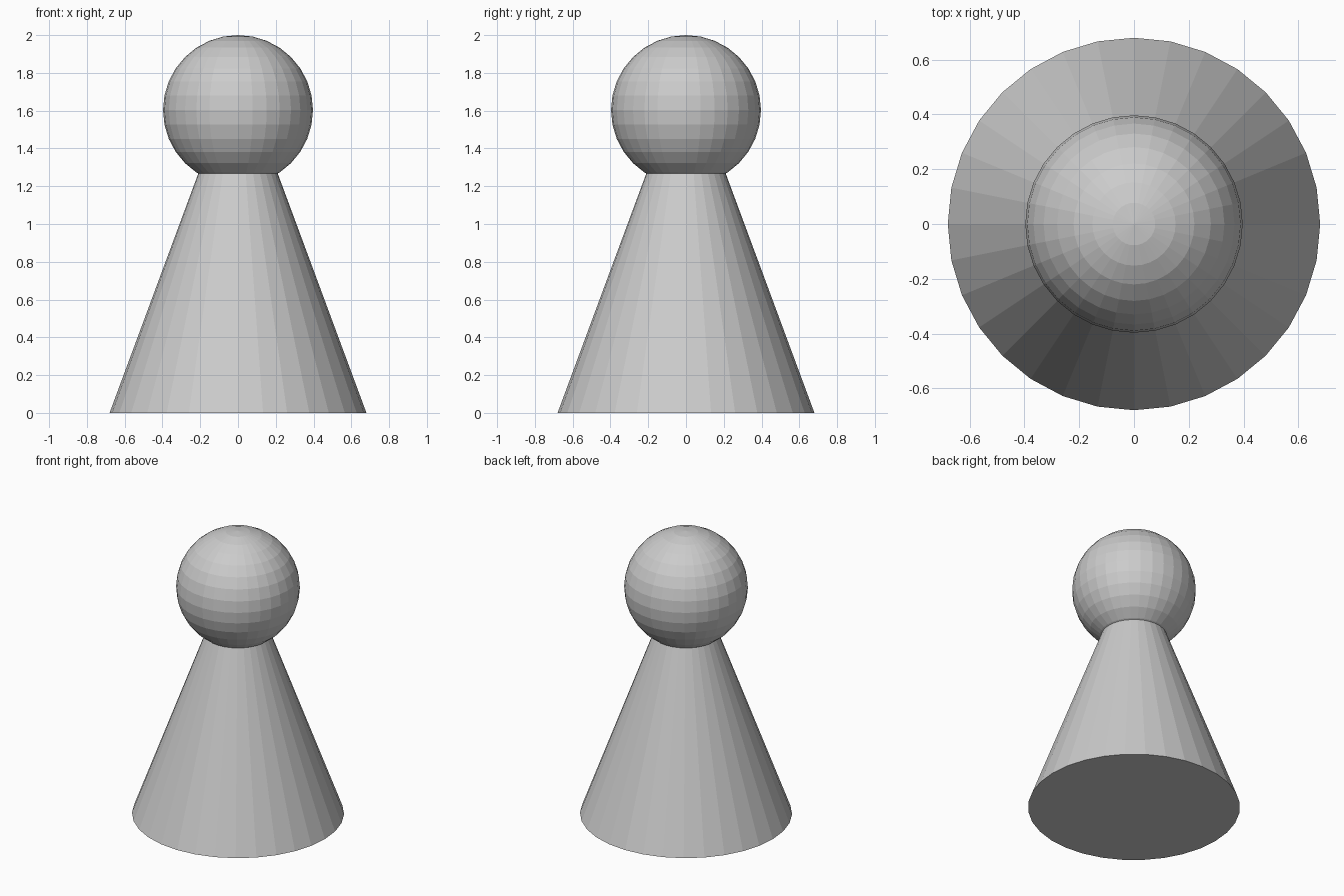
import bpy

if "Cube" in bpy.data.objects:
    bpy.data.objects.remove(bpy.data.objects["Cube"])

BASE_RADIUS = 0.68
APEX_Z = 1.835      # cone tip, hidden inside the head
HEAD_RADIUS = 0.397

# Tapered body: flat-shaded 32-sided cone standing on the ground
bpy.ops.mesh.primitive_cone_add(vertices=32, radius1=BASE_RADIUS, radius2=0,
                                depth=APEX_Z, location=(0, 0, APEX_Z / 2))
bpy.context.object.name = "body"

# Round head: flat-shaded sphere whose top reaches z = 2
bpy.ops.mesh.primitive_uv_sphere_add(segments=32, ring_count=16, radius=HEAD_RADIUS,
                                     location=(0, 0, 2 - HEAD_RADIUS))
bpy.context.object.name = "head"
